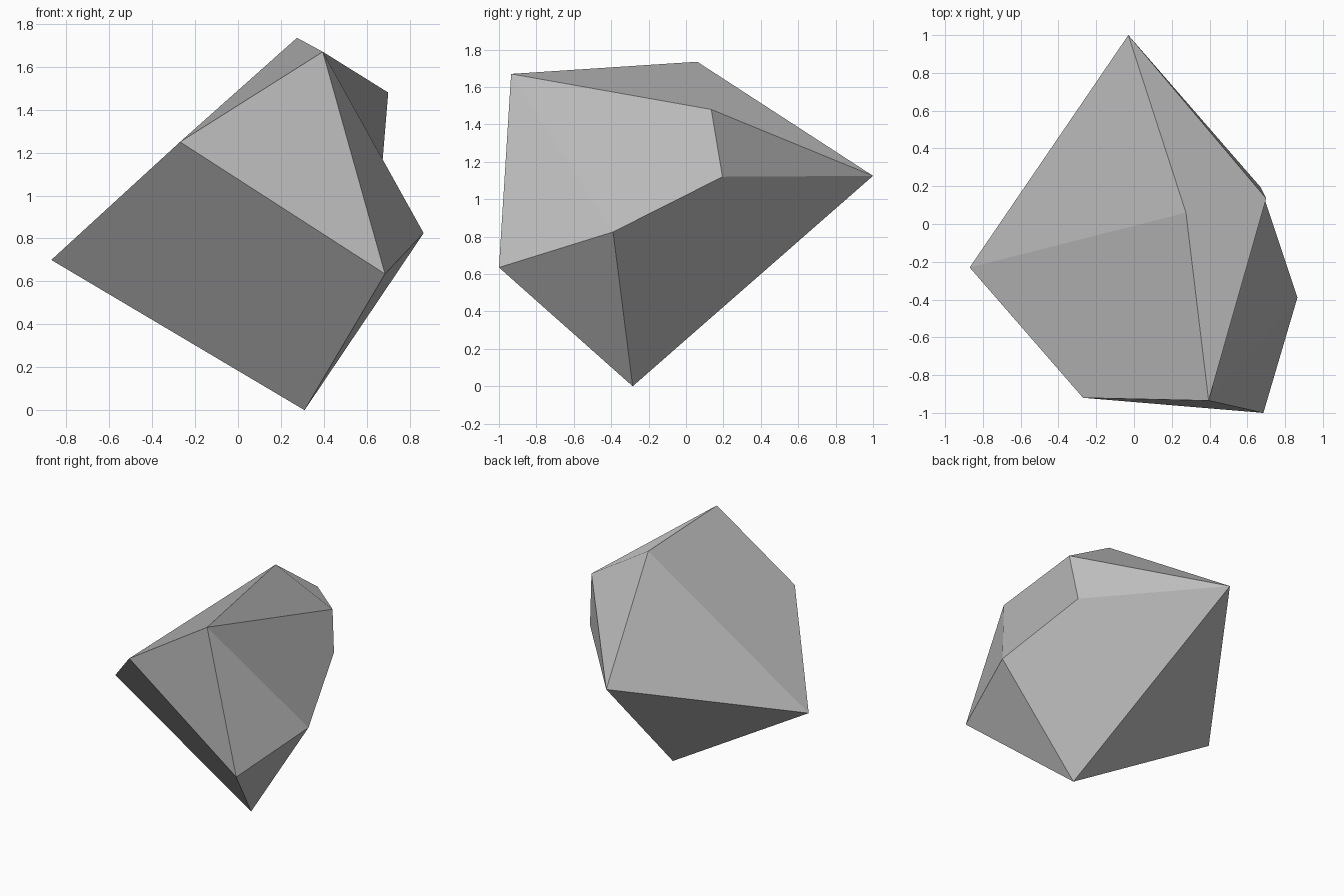
import bpy, bmesh

if "Cube" in bpy.data.objects:
    bpy.data.objects.remove(bpy.data.objects["Cube"])

# Corner points of the faceted boulder
P = {
    "left":       (-0.87, -0.23, 0.70),
    "brow":       (-0.27, -0.92, 1.25),
    "front_peak": (0.395, -0.935, 1.67),
    "top":        (0.275, 0.06, 1.735),
    "shoulder":   (0.70, 0.135, 1.48),
    "waist":      (0.67, 0.195, 1.12),
    "right":      (0.865, -0.39, 0.825),
    "chin":       (0.685, -1.0, 0.635),
    "foot":       (0.31, -0.285, 0.0),
    "back":       (-0.03, 1.0, 1.125),
}

# Flat facets joining the corners
FACETS = [
    "brow chin front_peak",             # front upper
    "brow left foot chin",              # front lower
    "front_peak chin right",            # right front
    "front_peak right waist shoulder",  # right upper
    "foot right waist back",            # right lower
    "chin foot right",                  # small underside
    "waist back shoulder",              # back right
    "top front_peak shoulder back",     # roof right
    "brow front_peak top left",         # roof left
    "left top back",                    # back left
    "left back foot",                   # large underside
]

stone = bpy.data.materials.new("grey_stone")
stone.diffuse_color = (0.5, 0.5, 0.5, 1.0)
stone.use_nodes = True
stone.node_tree.nodes["Principled BSDF"].inputs["Base Color"].default_value = stone.diffuse_color

bm = bmesh.new()
verts = {name: bm.verts.new(co) for name, co in P.items()}
for facet in FACETS:
    bm.faces.new([verts[n] for n in facet.split()])
bmesh.ops.recalc_face_normals(bm, faces=bm.faces[:])

mesh = bpy.data.meshes.new("boulder")
bm.to_mesh(mesh)
bm.free()
mesh.materials.append(stone)
boulder = bpy.data.objects.new("boulder", mesh)
bpy.context.collection.objects.link(boulder)
